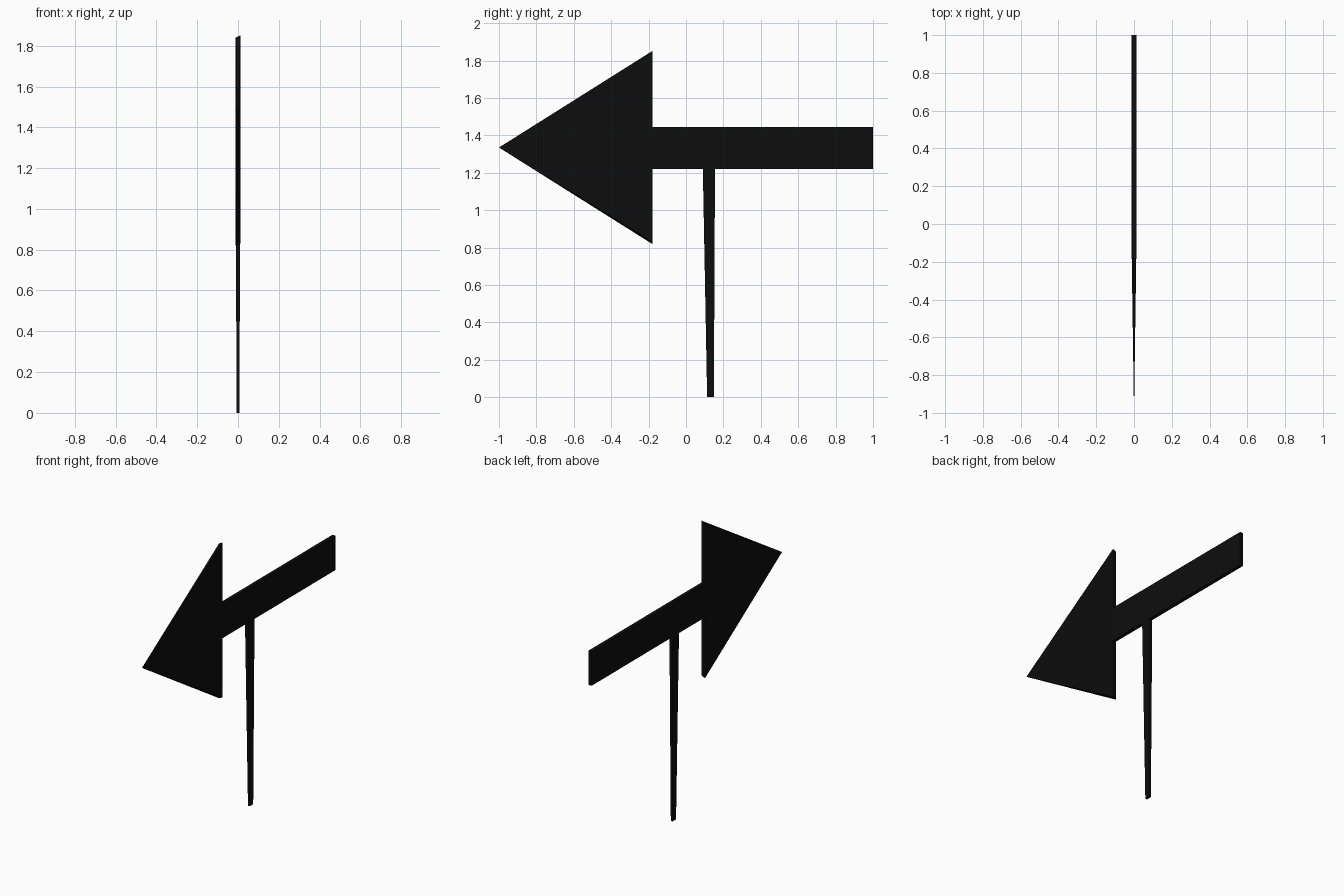
import bpy
import bmesh

cube = bpy.data.objects.get("Cube")
if cube:
    bpy.data.objects.remove(cube, do_unlink=True)

# Single near-black paint
BLACK = (0.004, 0.004, 0.004, 1.0)
black = bpy.data.materials.new("black paint")
black.use_nodes = True
black.diffuse_color = BLACK
black.node_tree.nodes["Principled BSDF"].inputs["Base Color"].default_value = BLACK

HALF = 0.012    # half thickness of the sign
MID_Z = 1.335   # height of the arrow's axis


def finish(name, bm):
    bmesh.ops.recalc_face_normals(bm, faces=bm.faces)
    mesh = bpy.data.meshes.new(name)
    bm.to_mesh(mesh)
    bm.free()
    mesh.materials.append(black)
    obj = bpy.data.objects.new(name, mesh)
    bpy.context.collection.objects.link(obj)
    return obj


def box(name, low, high):
    bm = bmesh.new()
    bmesh.ops.create_cube(bm, size=1)
    for v in bm.verts:
        v.co = [high[i] if v.co[i] > 0 else low[i] for i in range(3)]
    return finish(name, bm)


# Arrow shaft: a flat bar
box("arrow_shaft", (-HALF, -0.18, 1.22), (HALF, 1.0, 1.445))

# Arrow head: thin pyramid narrowing to a point, base slightly skewed
bm = bmesh.new()
base = [bm.verts.new((sx * HALF, -0.18, MID_Z + sz * 0.51 + sx * 0.006))
        for sx, sz in ((-1, -1), (1, -1), (1, 1), (-1, 1))]
tip = bm.verts.new((0, -1.0, MID_Z))
bm.faces.new(base)
for i in range(4):
    bm.faces.new((base[i], base[(i + 1) % 4], tip))
finish("arrow_head", bm)

# Post: tapers towards the ground
post = box("post", (-HALF, 0.09, 0), (HALF, 0.155, 1.22))
for v in post.data.vertices:
    if v.co.z < 0.1:
        v.co.x *= 0.55
        v.co.y = 0.113 if v.co.y < 0.12 else 0.149
